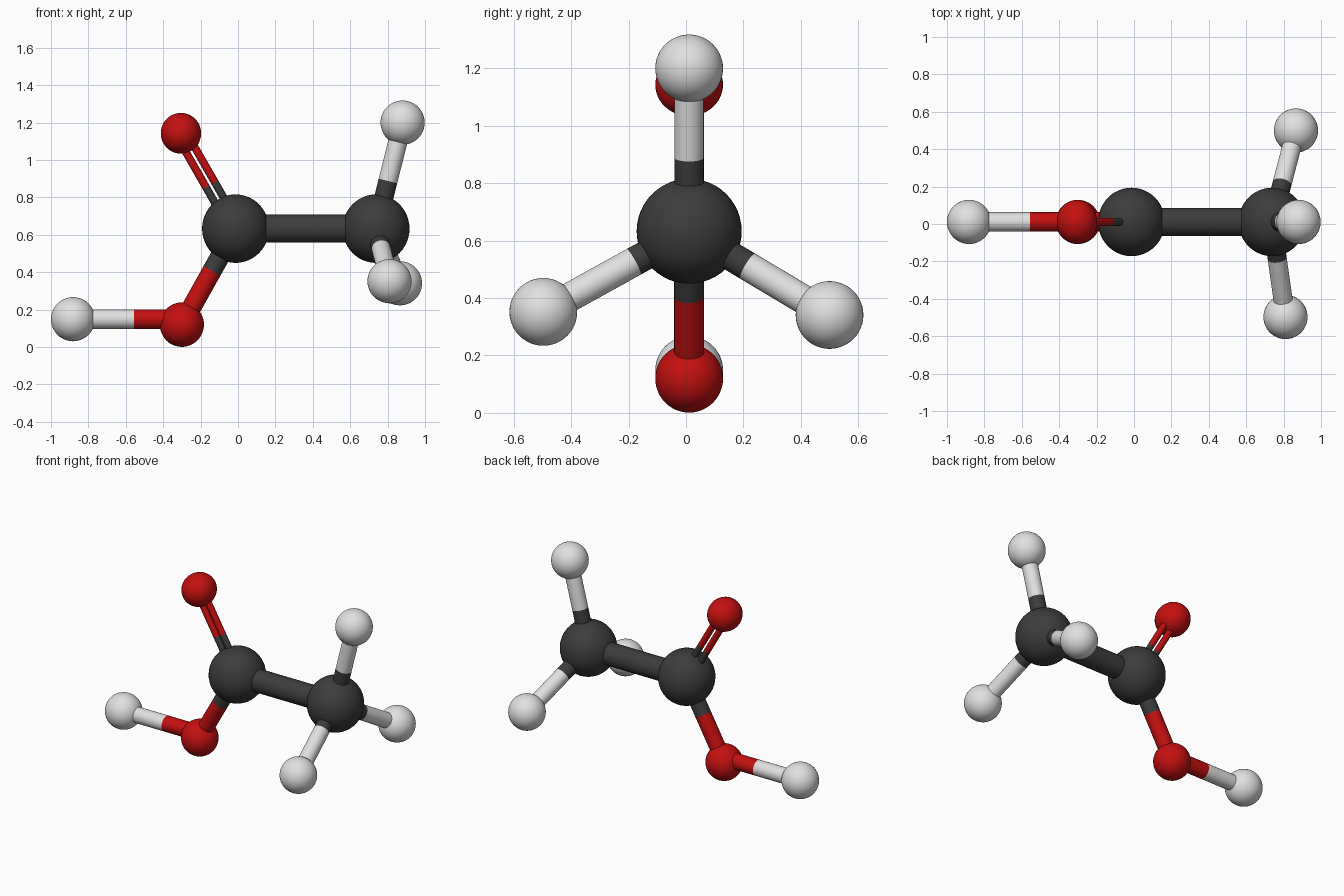
import bpy
from mathutils import Vector

if "Cube" in bpy.data.objects:
    bpy.data.objects.remove(bpy.data.objects["Cube"])


def material(name, rgb):
    m = bpy.data.materials.new(name)
    m.diffuse_color = (*rgb, 1)
    m.use_nodes = True
    m.node_tree.nodes["Principled BSDF"].inputs["Base Color"].default_value = m.diffuse_color
    return m


GREY = material("dark grey", (0.045, 0.045, 0.045))
RED = material("red", (0.55, 0.005, 0.005))
WHITE = material("white", (0.75, 0.75, 0.75))


def finish(name, mat):
    o = bpy.context.object
    o.name = name
    o.data.materials.append(mat)
    bpy.ops.object.shade_smooth_by_angle()
    return o


def atom(name, pos, radii, mat):
    bpy.ops.mesh.primitive_uv_sphere_add(segments=48, ring_count=24, radius=1, location=pos)
    o = finish(name, mat)
    o.scale = radii


def rod(name, a, b, r, mat):
    d = b - a
    bpy.ops.mesh.primitive_cylinder_add(vertices=32, radius=r, depth=d.length, location=(a + b) / 2,
                                        rotation=d.to_track_quat('Z', 'Y').to_euler())
    finish(name, mat)


def bond(name, a, b, r, mat_a, mat_b, split):
    """Two-coloured rod, the colour changing at the split fraction."""
    a, b = Vector(a), Vector(b)
    mid = a.lerp(b, split)
    rod(name + "_inner", a, mid, r, mat_a)
    rod(name + "_outer", mid, b, r, mat_b)


Y = 0.011
c1, c2 = (-0.013, Y, 0.633), (0.738, Y, 0.633)
o_up, o_low = (-0.305, Y, 1.143), (-0.30, Y, 0.12)
h_left = (-0.882, Y, 0.149)
methyl = {"top": ((0.88, Y, 1.2), 0.45),
          "front": ((0.81, -0.497, 0.352), 0.38),
          "back": ((0.866, 0.50, 0.341), 0.42)}

# Carbon atoms and the thick bond between them
for n, p in (("centre_carbon", c1), ("methyl_carbon", c2)):
    atom(n, p, (0.179, 0.183, 0.183), GREY)
rod("carbon_bond", Vector(c1), Vector(c2), 0.075, GREY)

# Oxygen atoms
atom("upper_oxygen", o_up, (0.108, 0.118, 0.109), RED)
atom("lower_oxygen", o_low, (0.118, 0.118, 0.119), RED)

# Double bond: two thin parallel rods
axis = (Vector(o_up) - Vector(c1)).normalized()
side = axis.cross(Vector((0, 1, 0)))
for n, s in (("left", -1), ("right", 1)):
    off = side * 0.027 * s
    bond("double_bond_" + n, Vector(c1) + off, Vector(o_up) + off, 0.021, GREY, RED, 0.46)

# Single bonds of the lower oxygen; its hydrogen bond is level
bond("oxygen_bond", c1, o_low, 0.052, GREY, RED, 0.44)
bond("hydroxyl_bond", (-0.30, Y, 0.149), h_left, 0.052, RED, WHITE, 0.44)
atom("hydroxyl_hydrogen", h_left, (0.118,) * 3, WHITE)

# Three hydrogens round the methyl carbon
for n, (p, split) in methyl.items():
    atom("hydrogen_" + n, p, (0.118,) * 3, WHITE)
    bond("hydrogen_bond_" + n, c2, p, 0.051, GREY, WHITE, split)
